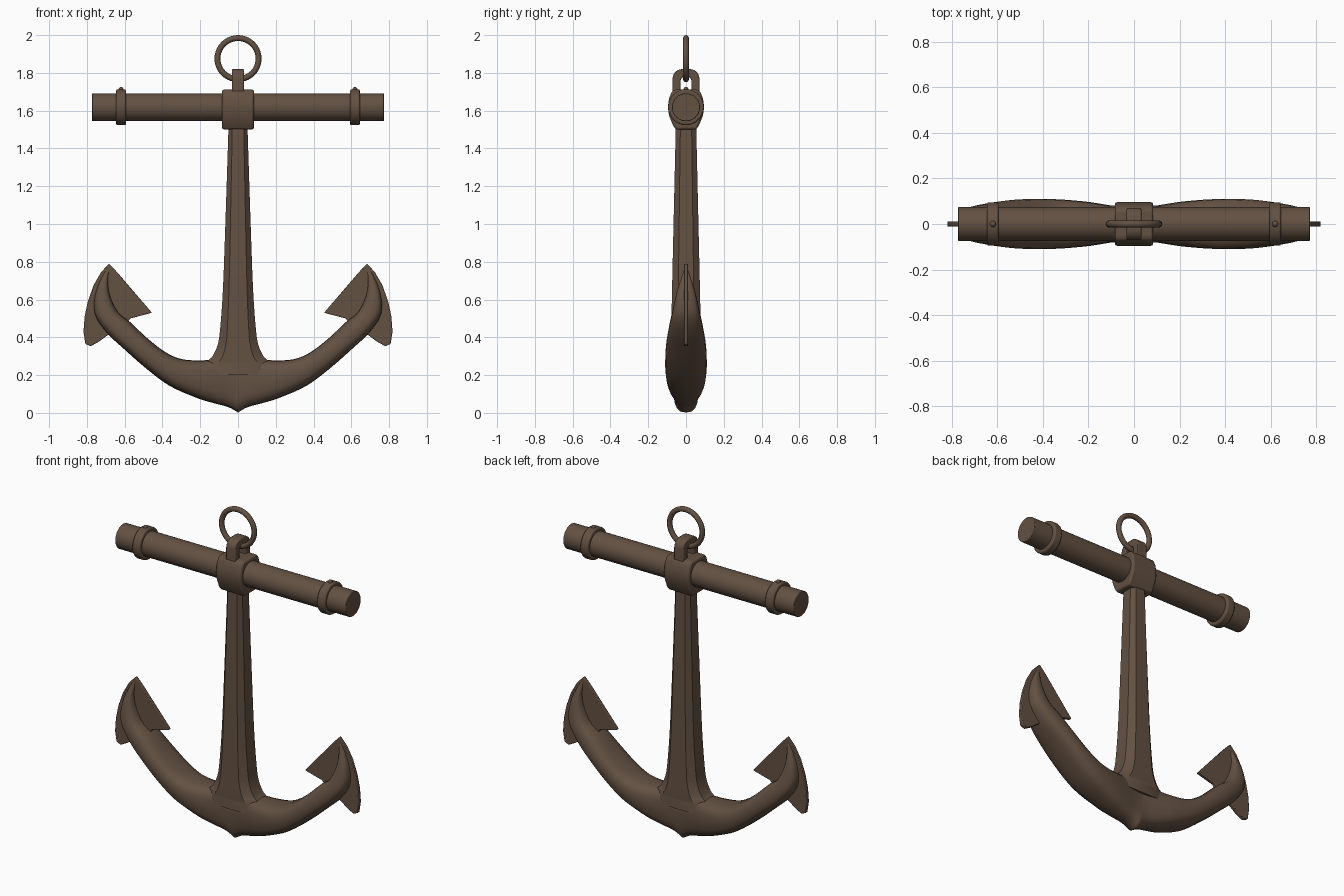
import bpy, bmesh, math
from mathutils import Vector

if "Cube" in bpy.data.objects:
    bpy.data.objects.remove(bpy.data.objects["Cube"])

iron = bpy.data.materials.new("dark brown iron")
iron.diffuse_color = (0.125, 0.082, 0.055, 1)
iron.use_nodes = True
iron.node_tree.nodes["Principled BSDF"].inputs["Base Color"].default_value = iron.diffuse_color


def finish(name, bm, angle=35, bevel=0):
    bmesh.ops.recalc_face_normals(bm, faces=bm.faces)
    me = bpy.data.meshes.new(name)
    bm.to_mesh(me)
    bm.free()
    ob = bpy.data.objects.new(name, me)
    bpy.context.collection.objects.link(ob)
    me.materials.append(iron)
    if bevel:
        m = ob.modifiers.new("bevel", "BEVEL")
        m.width, m.segments, m.limit_method = bevel, 2, "ANGLE"
    bpy.ops.object.select_all(action="DESELECT")
    bpy.context.view_layer.objects.active = ob
    ob.select_set(True)
    bpy.ops.object.shade_smooth_by_angle(angle=math.radians(angle))
    return ob


def loft(name, rings, angle=35):
    bm = bmesh.new()
    loops = [[bm.verts.new(p) for p in r] for r in rings]
    n = len(loops[0])
    for a, b in zip(loops, loops[1:]):
        for i in range(n):
            bm.faces.new((a[i], a[(i + 1) % n], b[(i + 1) % n], b[i]))
    bm.faces.new(loops[0])
    bm.faces.new(loops[-1])
    return finish(name, bm, angle)


def smooth(rows, steps=4):
    # Catmull-Rom interpolation of rows of numbers
    out = []
    for i in range(len(rows) - 1):
        p = [rows[max(0, min(len(rows) - 1, i + k))] for k in (-1, 0, 1, 2)]
        for s in range(steps):
            t = s / steps
            out.append([0.5 * (2 * b + (c - a) * t + (2 * a - 5 * b + 4 * c - d) * t * t
                               + (3 * b - a - 3 * c + d) * t ** 3) for a, b, c, d in zip(*p)])
    return out + [list(rows[-1])]


def extrude(name, pts, axis, half, bevel=0, angle=35):
    # outline extruded both ways: axis x takes (y, z) points, axis y takes (x, z)
    bm = bmesh.new()
    put = (lambda a, b, h: (h, a, b)) if axis == "x" else (lambda a, b, h: (a, h, b))
    f = bm.faces.new([bm.verts.new(put(a, b, -half)) for a, b in pts])
    r = bmesh.ops.extrude_face_region(bm, geom=[f])
    vec = Vector((2 * half, 0, 0)) if axis == "x" else Vector((0, 2 * half, 0))
    bmesh.ops.translate(bm, vec=vec, verts=[v for v in r["geom"] if isinstance(v, bmesh.types.BMVert)])
    return finish(name, bm, angle, bevel)


def rod(name, r, x0, x1, z, bevel=0):
    circ = [(r * math.cos(k * math.pi / 16), r * math.sin(k * math.pi / 16)) for k in range(32)]
    ob = extrude(name, [(y, z + w) for y, w in circ], "x", (x1 - x0) / 2, bevel)
    ob.location.x = (x0 + x1) / 2
    return ob


# Shank: tapered, chamfered bar with a flared foot (z, half width, half depth)
shank = smooth([(0.2, 0.21, 0.08), (0.27, 0.165, 0.08), (0.3, 0.135, 0.08), (0.36, 0.108, 0.079),
                (0.44, 0.095, 0.078), (0.65, 0.08, 0.074), (1.0, 0.067, 0.066), (1.52, 0.05, 0.054)])
octagon = [(1, 0.55), (0.6, 1), (-0.6, 1), (-1, 0.55), (-1, -0.55), (-0.6, -1), (0.6, -1), (1, -0.55)]
loft("shank", [[(u * w, v * d, z) for u, v in octagon] for z, w, d in shank], 30)

# Arms: crescent (outer x, outer z, inner x, inner z, half depth)
half = smooth([(0, 0.002, 0, 0.3, 0.068), (0.05, 0.03, 0.04, 0.3, 0.072),
               (0.13, 0.052, 0.12, 0.285, 0.085), (0.22, 0.08, 0.2, 0.278, 0.098),
               (0.36, 0.142, 0.3, 0.285, 0.108), (0.48, 0.23, 0.385, 0.322, 0.11),
               (0.6, 0.335, 0.48, 0.395, 0.105), (0.7, 0.43, 0.57, 0.48, 0.09),
               (0.76, 0.53, 0.64, 0.54, 0.073), (0.75, 0.65, 0.685, 0.65, 0.046),
               (0.695, 0.77, 0.683, 0.77, 0.006)])
stations = [(-a, b, -c, d, e) for a, b, c, d, e in half[:0:-1]] + half


def arm_ring(ox, oz, ix, iz, d):
    ring = []
    for k in range(20):
        c, s = math.cos(k * math.pi / 10), math.sin(k * math.pi / 10)
        u = math.copysign(abs(c) ** 0.7, c) / 2 + 0.5
        ring.append((ix + (ox - ix) * u, d * math.copysign(abs(s) ** 0.7, s), iz + (oz - iz) * u))
    return ring


loft("arms", [arm_ring(*s) for s in stations], 50)

# Flukes: thin barbed blades at the arm ends
blade = [(0.683, 0.79), (0.725, 0.745), (0.765, 0.675), (0.795, 0.59), (0.812, 0.51), (0.818, 0.43),
         (0.808, 0.365), (0.78, 0.353), (0.735, 0.378), (0.69, 0.412), (0.6, 0.46), (0.57, 0.5),
         (0.455, 0.53), (0.55, 0.64), (0.64, 0.745)]
for side, sx in (("left", -1), ("right", 1)):
    extrude("fluke_" + side, [(x * sx, z) for x, z in blade], "y", 0.011, 0.004)

# Stock with end bands and rivets
STOCK_Z = 1.618
rod("stock", 0.074, -0.772, 0.772, STOCK_Z, 0.003)
for side, sx in (("left", -1), ("right", 1)):
    rod("stock_band_" + side, 0.095, sx * 0.619 - 0.026, sx * 0.619 + 0.026, STOCK_Z, 0.008)
    bm = bmesh.new()
    bmesh.ops.create_uvsphere(bm, u_segments=12, v_segments=8, radius=0.014)
    finish("band_rivet_" + side, bm).location = (sx * 0.619, 0, STOCK_Z + 0.093)

# Collar joining the stock to the shank
collar = [(0.055, 1.5), (0.072, 1.53), (0.09, 1.575), (0.096, 1.62), (0.09, 1.665), (0.076, 1.7), (0.06, 1.712)]
extrude("collar", collar + [(-y, z) for y, z in reversed(collar)], "x", 0.084, 0.01)

# Lug: arch that holds the ring
def arch(w, top, r, n=6):
    right = [(w, 1.66)] + [(w - r + r * math.cos(k * math.pi / 2 / n), top - r + r * math.sin(k * math.pi / 2 / n))
                           for k in range(n + 1)]
    return right + [(-y, z) for y, z in reversed(right)]


extrude("ring_lug", arch(0.071, 1.82, 0.05) + arch(0.03, 1.782, 0.029)[::-1], "x", 0.032, 0.005)

# Ring
bpy.ops.mesh.primitive_torus_add(major_radius=0.109, minor_radius=0.0155, major_segments=40, minor_segments=12,
                                 location=(0, 0, 1.8755), rotation=(math.pi / 2, 0, 0))
ring = bpy.context.object
ring.name = "ring"
ring.data.materials.append(iron)
bpy.ops.object.shade_smooth()
